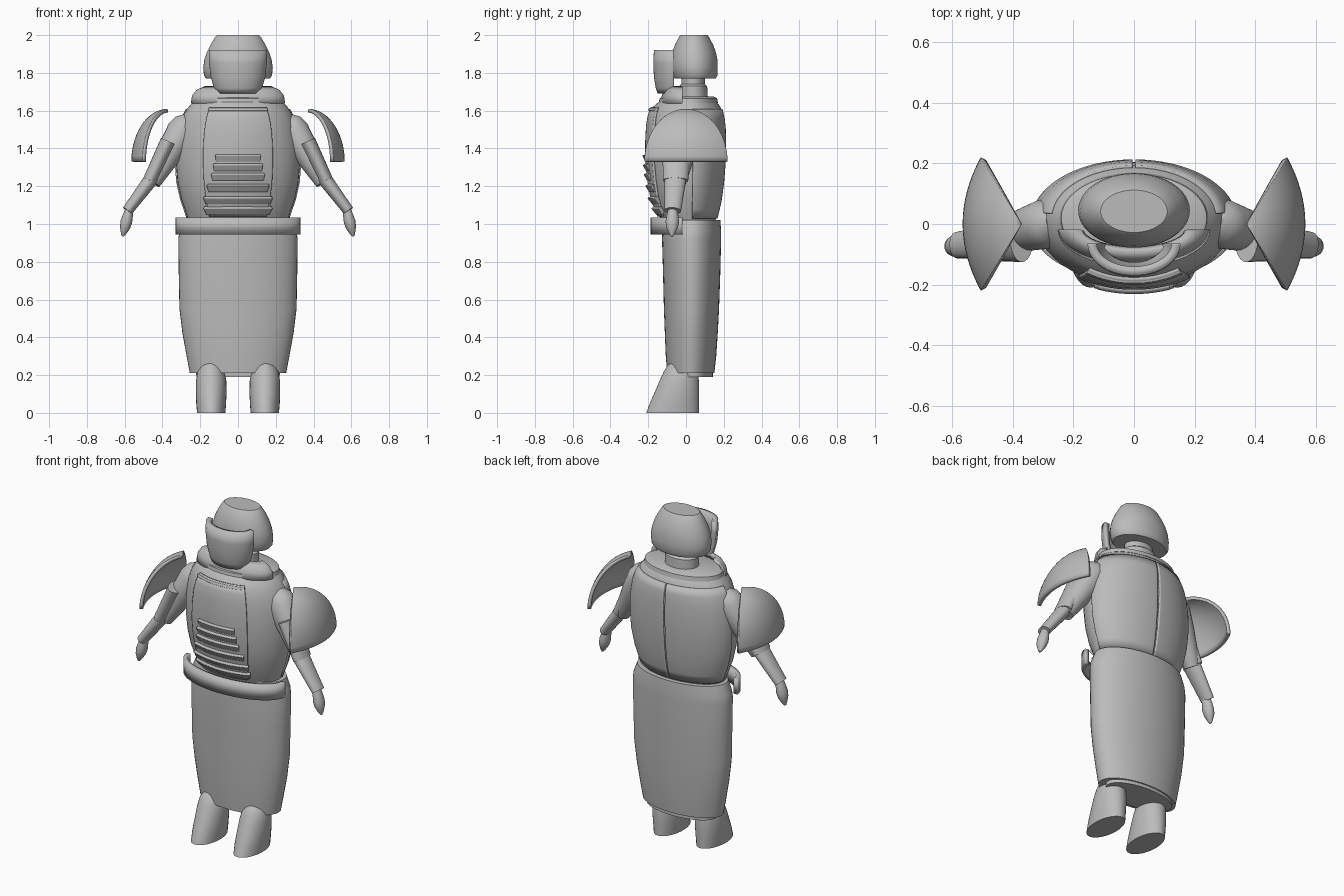
import bpy, math
from mathutils import Vector, Matrix

cube = bpy.data.objects.get("Cube")
if cube:
    bpy.data.objects.remove(cube, do_unlink=True)

grey = bpy.data.materials.new("plain grey")
grey.use_nodes = True
grey.diffuse_color = (0.5, 0.5, 0.5, 1)
grey.node_tree.nodes["Principled BSDF"].inputs["Base Color"].default_value = (0.5, 0.5, 0.5, 1)


def finish(name, verts, faces, thick=0, offset=-1, matrix=None):
    mesh = bpy.data.meshes.new(name)
    mesh.from_pydata(verts, [], faces)
    if matrix:
        mesh.transform(matrix)
    mesh.materials.append(grey)
    obj = bpy.data.objects.new(name, mesh)
    bpy.context.collection.objects.link(obj)
    if thick:
        mod = obj.modifiers.new("thickness", 'SOLIDIFY')
        mod.thickness, mod.offset = thick, offset
    bpy.ops.object.select_all(action='DESELECT')
    obj.select_set(True)
    bpy.context.view_layer.objects.active = obj
    bpy.ops.object.shade_smooth_by_angle(angle=math.radians(35))
    return obj


def loft(name, sections, arc=None, cy=None, cx=0, thick=0, offset=-1, matrix=None, n=48):
    """Stack oval rings (z, half width, front y, back y); arc gives an open shell."""
    a0, a1 = arc or (0, 360)
    cols = n + 1 if arc else n
    verts, faces = [], []
    for z, rx, front, back in sections:
        mid = (front + back) / 2 if cy is None else cy
        for i in range(cols):
            a = math.radians(a0 + (a1 - a0) * i / n)
            s = math.sin(a)
            depth = back - mid if s > 0 else mid - front
            verts.append((cx + rx * math.cos(a), mid + depth * s, z))
    for r in range(len(sections) - 1):
        for i in range(n):
            k = (i + 1) % cols
            faces.append((r * cols + i, r * cols + k, (r + 1) * cols + k, (r + 1) * cols + i))
    if not arc:
        faces.append(tuple(reversed(range(cols))))
        faces.append(tuple(range((len(sections) - 1) * cols, len(sections) * cols)))
    return finish(name, verts, faces, thick, offset, matrix)


def ring_at(sections, z, grow=0):
    """Interpolated ring of a profile, pushed out by grow."""
    for lo, hi in zip(sections, sections[1:]):
        if lo[0] <= z <= hi[0]:
            t = (z - lo[0]) / (hi[0] - lo[0])
            _, rx, f, b = [p + (q - p) * t for p, q in zip(lo, hi)]
            return (z, rx + grow, f - grow, b + grow)


def patch(name, sections, z0, z1, arc, grow, thick, cy, grow_top=None):
    top = grow if grow_top is None else grow_top
    rings = [ring_at(sections, z0 + (z1 - z0) * i / 12, grow + (top - grow) * i / 12) for i in range(13)]
    return loft(name, rings, arc, cy, thick=thick)


def limb(name, p0, p1, profile, flat=1.0):
    """Tapered limb; profile holds (fraction along, radius), flat scales it in depth."""
    p0, p1 = Vector(p0), Vector(p1)
    axis = (p1 - p0).normalized()
    side = Vector((0, 1, 0)).cross(axis).normalized()
    deep = axis.cross(side)
    rot = Matrix((side, deep, axis)).transposed().to_4x4()
    length = (p1 - p0).length
    rings = [(t * length, r, -r * flat, r * flat) for t, r in profile]
    return loft(name, rings, matrix=Matrix.Translation(p0) @ rot, n=24)


# Skirt, with a recessed lining showing below the hem
loft("skirt", [(0.21, 0.255, -0.1, 0.15), (0.3, 0.272, -0.107, 0.16), (0.42, 0.294, -0.112, 0.168),
               (0.55, 0.31, -0.117, 0.175), (0.75, 0.314, -0.122, 0.182), (0.92, 0.316, -0.127, 0.186),
               (0.96, 0.31, -0.126, 0.186), (1.02, 0.285, -0.12, 0.182)])
loft("skirt_lining", [(0.19, 0.22, -0.06, 0.143), (0.3, 0.23, -0.06, 0.143)])

# Torso core with two back plates that leave a seam between them
TORSO = [(1.0, 0.255, -0.12, 0.15), (1.05, 0.272, -0.145, 0.165), (1.13, 0.3, -0.175, 0.182),
         (1.22, 0.32, -0.192, 0.194), (1.32, 0.328, -0.203, 0.202), (1.42, 0.326, -0.205, 0.205),
         (1.52, 0.31, -0.2, 0.202), (1.58, 0.288, -0.19, 0.194), (1.62, 0.262, -0.175, 0.182),
         (1.65, 0.235, -0.14, 0.16)]
MID = 0.02
loft("torso", TORSO, cy=MID)
patch("back_plate_left", TORSO, 1.03, 1.61, (5, 89), 0.008, 0.012, MID)
patch("back_plate_right", TORSO, 1.03, 1.61, (91, 175), 0.008, 0.012, MID)

# Breastplate, its top trim and the belly slats
patch("breastplate", TORSO, 1.04, 1.62, (-123, -57), 0.012, 0.014, MID)
patch("breastplate_trim", TORSO, 1.6, 1.615, (-123, -57), 0.018, 0.02, MID)
for i, (z, half) in enumerate([(1.07, 36), (1.125, 34), (1.19, 29), (1.25, 24), (1.3, 22), (1.35, 20)]):
    patch(f"belly_slat_{i + 1}", TORSO, z - 0.02, z + 0.012, (-90 - half, -90 + half),
          0.013, 0.02, MID, 0.027)

# Belt plate across the front
loft("belt", [(0.945, 0.33, -0.187, 0), (1.035, 0.33, -0.187, 0)], (-180, 0), -0.02, thick=0.025)

# Neck ring, collar and neck
loft("neck_ring", [(1.64, 0.245, -0.145, 0.17), (1.665, 0.24, -0.14, 0.165), (1.675, 0.215, -0.12, 0.145)], cy=MID)
loft("collar", [(1.64, 0.25, -0.14, 0), (1.68, 0.243, -0.128, 0), (1.71, 0.22, -0.115, 0),
                (1.73, 0.175, -0.09, 0)], (-185, 5), -0.02, thick=0.025)
loft("neck", [(1.6, 0.1, -0.04, 0.12), (1.73, 0.1, -0.035, 0.112), (1.74, 0.085, -0.025, 0.1),
              (1.8, 0.085, -0.025, 0.1)])

# Helmet with a flat crown, and the face guard
loft("helmet", [(1.77, 0.168, -0.06, 0.157), (1.785, 0.18, -0.07, 0.166), (1.83, 0.184, -0.078, 0.168),
                (1.87, 0.178, -0.078, 0.166), (1.91, 0.165, -0.072, 0.158), (1.95, 0.145, -0.058, 0.143),
                (1.992, 0.12, -0.036, 0.12), (2.0, 0.11, -0.028, 0.112)])
loft("face_guard", [(1.69, 0.115, -0.15, 0), (1.72, 0.128, -0.16, 0), (1.78, 0.145, -0.17, 0),
                    (1.85, 0.153, -0.173, 0), (1.92, 0.153, -0.17, 0)], (-180, 0), -0.065, thick=0.03)

for s, side in ((1, "left"), (-1, "right")):
    # Arm
    limb("upper_arm_" + side, (s * 0.255, 0.01, 1.56), (s * 0.455, -0.045, 1.22),
         [(0, 0.04), (0.08, 0.07), (0.2, 0.082), (0.5, 0.072), (1, 0.045)])
    limb("arm_guard_" + side, (s * 0.37, -0.05, 1.437), (s * 0.467, -0.055, 1.23),
         [(0, 0.042), (1, 0.037)], 1.8)
    limb("forearm_" + side, (s * 0.45, -0.055, 1.25), (s * 0.585, -0.07, 1.07),
         [(0, 0.036), (0.1, 0.038), (1, 0.029)], 1.5)
    limb("hand_" + side, (s * 0.572, -0.07, 1.09), (s * 0.61, -0.075, 0.935),
         [(0, 0.02), (0.25, 0.026), (0.5, 0.031), (0.7, 0.027), (0.88, 0.016), (1, 0.006)], 1.15)

    # Shoulder pad: a quarter dome swept from its hem to the crown
    cols, rows = 25, 16
    verts, faces = [], []
    for r in range(rows):
        a = math.radians(89 * r / (rows - 1))
        for c in range(cols):
            t = math.sin(math.radians(-90 + 180 * c / (cols - 1)))
            verts.append((s * (0.37 + math.cos(a) * (0.195 - 0.06 * t * t)),
                          0.22 * math.cos(a) * t, 1.33 + 0.28 * math.sin(a)))
    for r in range(rows - 1):
        for c in range(cols - 1):
            q = (r * cols + c, r * cols + c + 1, (r + 1) * cols + c + 1, (r + 1) * cols + c)
            faces.append(q if s > 0 else q[::-1])
    finish("shoulder_pad_" + side, verts, faces, 0.02)

    # Boot, sloping back from the toe
    boot = [(0, 0.075, -0.21, 0.068), (0.05, 0.079, -0.192, 0.069), (0.1, 0.081, -0.17, 0.07),
            (0.17, 0.08, -0.14, 0.068), (0.22, 0.072, -0.117, 0.06), (0.25, 0.055, -0.098, 0.05),
            (0.268, 0.025, -0.075, 0.03)]
    loft("boot_" + side, boot, cx=s * 0.142, n=32)
